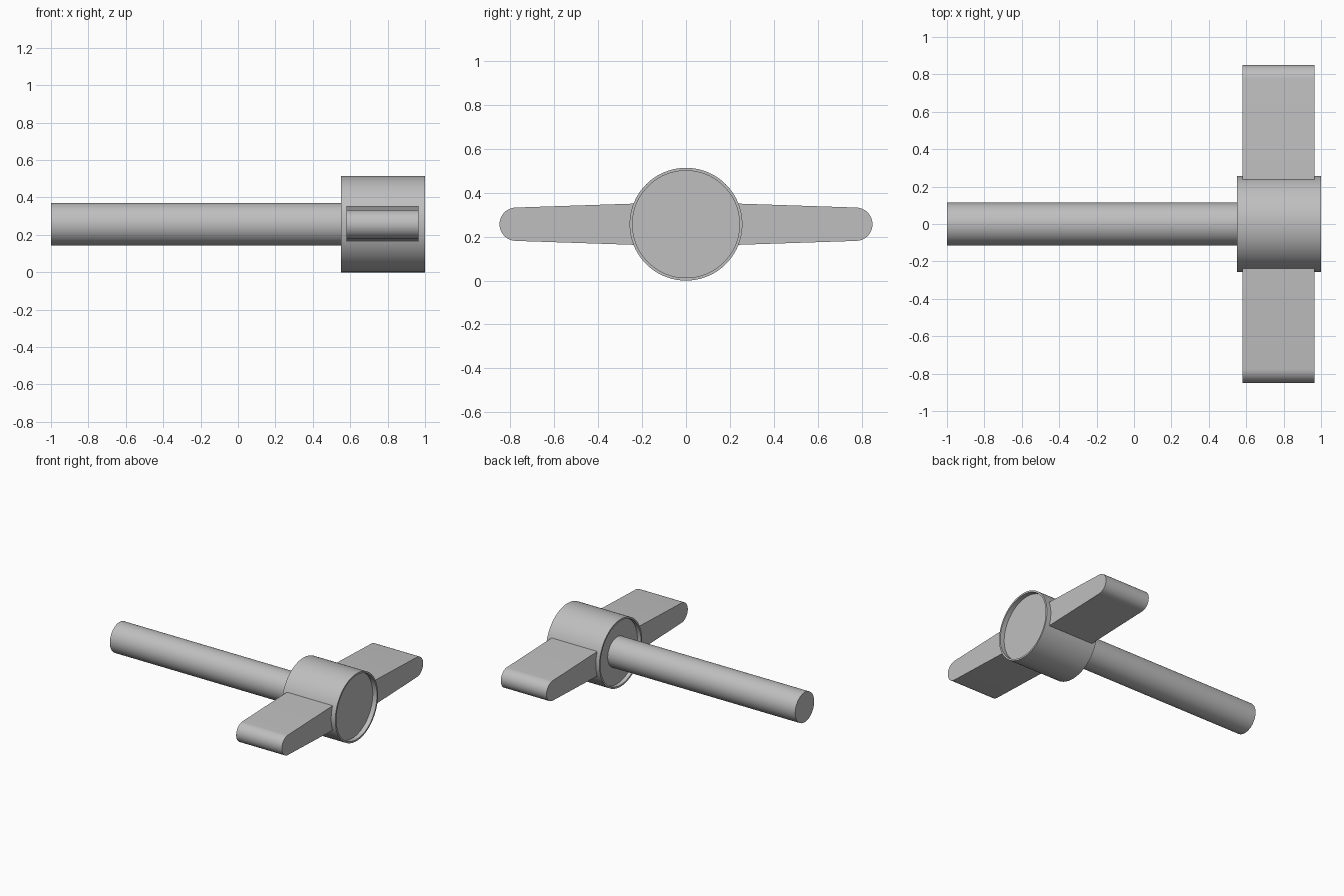
import bpy, bmesh, math

if "Cube" in bpy.data.objects:
    bpy.data.objects.remove(bpy.data.objects["Cube"])

AXIS_Z = 0.257
SEGMENTS = 96

grey = bpy.data.materials.new("plain grey")
grey.diffuse_color = (0.52, 0.52, 0.52, 1)
grey.use_nodes = True
grey.node_tree.nodes["Principled BSDF"].inputs["Base Color"].default_value = grey.diffuse_color


def finish(name, bm):
    """Turn a bmesh into a smooth-shaded grey object."""
    bmesh.ops.remove_doubles(bm, verts=bm.verts, dist=1e-5)
    bmesh.ops.recalc_face_normals(bm, faces=bm.faces)
    mesh = bpy.data.meshes.new(name)
    bm.to_mesh(mesh)
    bm.free()
    mesh.materials.append(grey)
    obj = bpy.data.objects.new(name, mesh)
    bpy.context.collection.objects.link(obj)
    bpy.ops.object.select_all(action='DESELECT')
    obj.select_set(True)
    bpy.context.view_layer.objects.active = obj
    bpy.ops.object.shade_smooth_by_angle(angle=math.radians(30))
    return obj


def lathe(name, profile):
    """Spin an (x, radius) profile about the long axis."""
    bm = bmesh.new()
    verts = [bm.verts.new((x, 0, AXIS_Z + r)) for x, r in profile]
    edges = [bm.edges.new(pair) for pair in zip(verts, verts[1:])]
    bmesh.ops.spin(bm, geom=verts + edges, cent=(0, 0, AXIS_Z), axis=(1, 0, 0),
                   angle=math.tau, steps=SEGMENTS)
    return finish(name, bm)


def wing(name, side):
    """Tapered grip with a rounded tip, extruded along x."""
    tip_y, tip_r = 0.774, 0.076
    outline = [(0.235, -0.094)]
    for i in range(25):
        a = math.radians(-88 + 176 * i / 24)
        outline.append((tip_y + tip_r * math.cos(a), tip_r * math.sin(a)))
    outline.append((0.235, 0.094))
    bm = bmesh.new()
    face = bm.faces.new([bm.verts.new((0.58, side * y, AXIS_Z + z)) for y, z in outline])
    new = bmesh.ops.extrude_face_region(bm, geom=[face])["geom"]
    bmesh.ops.translate(bm, vec=(0.385, 0, 0),
                        verts=[g for g in new if isinstance(g, bmesh.types.BMVert)])
    return finish(name, bm)


# Round rod
lathe("shaft", [(-1, 0), (-1, 0.114), (0.585, 0.114), (0.585, 0)])

# Hub with a shallow recess in both ends
lathe("hub", [(0.58, 0), (0.58, 0.244), (0.55, 0.244), (0.55, 0.257),
              (1.0, 0.257), (1.0, 0.244), (0.965, 0.244), (0.965, 0)])

# Pair of grips
wing("front_wing", -1)
wing("back_wing", 1)
